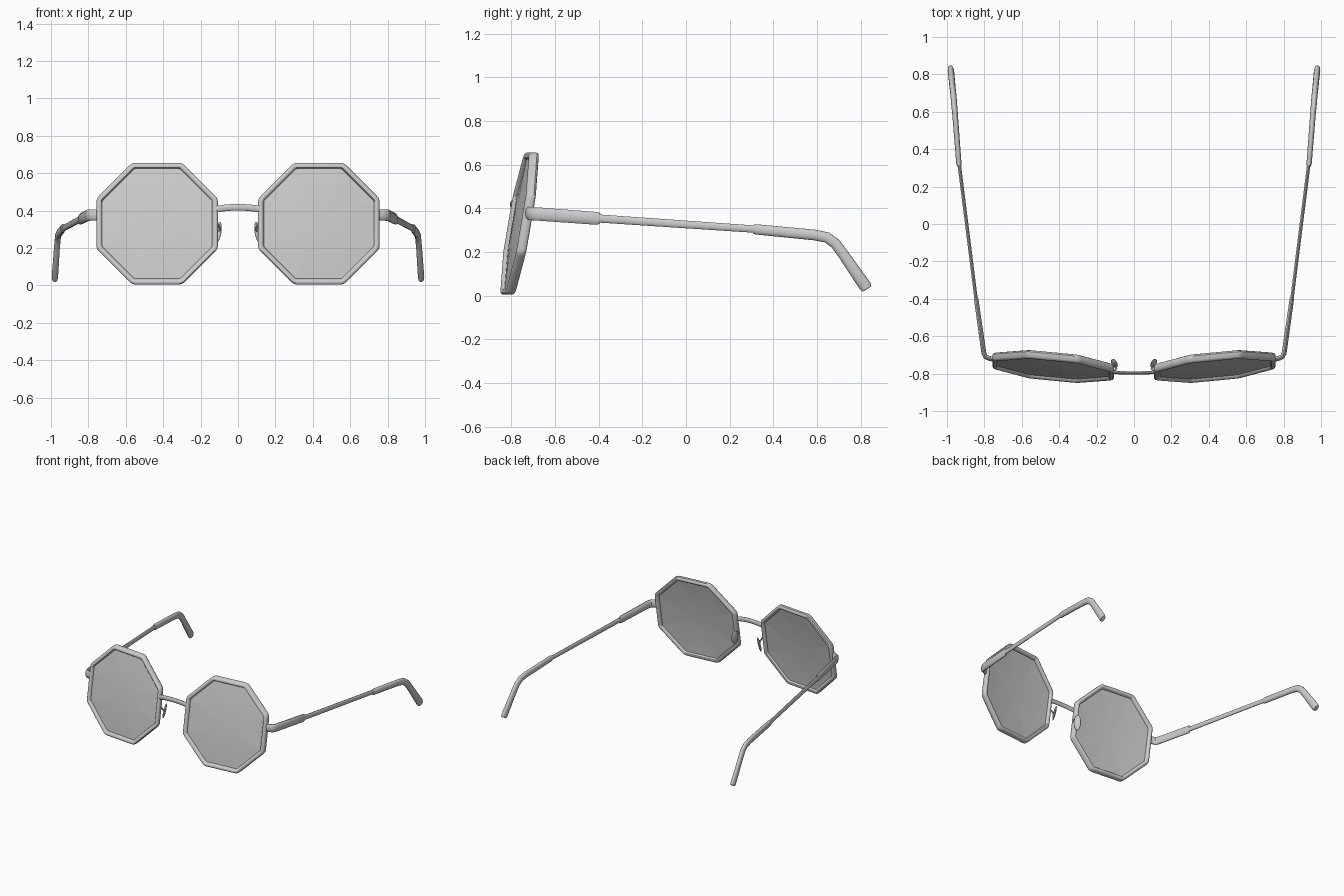
import bpy, bmesh, math
from mathutils import Vector

if "Cube" in bpy.data.objects:
    bpy.data.objects.remove(bpy.data.objects["Cube"], do_unlink=True)


def material(name, rgb, roughness):
    m = bpy.data.materials.new(name)
    m.use_nodes = True
    m.diffuse_color = (*rgb, 1)
    node = m.node_tree.nodes["Principled BSDF"]
    node.inputs["Base Color"].default_value = (*rgb, 1)
    node.inputs["Roughness"].default_value = roughness
    return m


GREY = material("light grey", (0.6, 0.6, 0.6), 0.5)


def finish(bm, name, angle=40):
    """Turn a bmesh into a smooth shaded object with outward normals."""
    bmesh.ops.recalc_face_normals(bm, faces=bm.faces)
    mesh = bpy.data.meshes.new(name)
    bm.to_mesh(mesh)
    bm.free()
    mesh.materials.append(GREY)
    ob = bpy.data.objects.new(name, mesh)
    bpy.context.collection.objects.link(ob)
    bpy.ops.object.select_all(action="DESELECT")
    ob.select_set(True)
    bpy.context.view_layer.objects.active = ob
    bpy.ops.object.shade_smooth_by_angle(angle=math.radians(angle))
    return ob


def bridge_rings(bm, a, b):
    for i in range(len(a)):
        j = (i + 1) % len(a)
        bm.faces.new((a[i], a[j], b[j], b[i]))


def sweep(name, path, side=1, sides=14):
    """Oval tube along (x, y, z, half width, half height) points."""
    bm = bmesh.new()
    pts = [Vector((side * p[0], p[1], p[2])) for p in path]
    rings = []
    for i, (p, row) in enumerate(zip(pts, path)):
        t = Vector()
        if i > 0:
            t += (p - pts[i - 1]).normalized()
        if i < len(pts) - 1:
            t += (pts[i + 1] - p).normalized()
        t.normalize()
        across = t.cross(Vector((0, 0, 1))).normalized()
        up = across.cross(t)
        ring = []
        for k in range(sides):
            a = math.tau * k / sides
            ring.append(bm.verts.new(p + across * row[3] * math.cos(a) + up * row[4] * math.sin(a)))
        rings.append(ring)
    for a, b in zip(rings, rings[1:]):
        bridge_rings(bm, a, b)
    bm.faces.new(rings[0])
    bm.faces.new(rings[-1])
    return finish(bm, name)


# Rounded octagon rim, leaning back and wrapped slightly round the face
APOTHEM, CORNER, STEPS = 0.325, 0.05, 5
CENTRE = (0.432, 0.33)


def place(side, u, v, depth):
    y = -0.762 + 0.095 * u + 0.17 * v + depth
    return Vector((side * (CENTRE[0] + u), y, CENTRE[1] + v))


def octagon(inset, scale=1.0):
    """Points of the rounded octagon, moved inward by inset."""
    reach = (APOTHEM - CORNER) / math.cos(math.pi / 8)
    out = []
    for k in range(8):
        mid = math.pi / 4 * (k + 0.5)
        for s in range(STEPS):
            a = mid + math.pi / 4 * (s / (STEPS - 1) - 0.5)
            r = CORNER - inset
            out.append((scale * (reach * math.cos(mid) + r * math.cos(a)),
                        scale * (reach * math.sin(mid) + r * math.sin(a))))
    return out


def rim(side, name):
    bm = bmesh.new()
    section = [(0.0, -0.012), (0.006, -0.02), (0.015, -0.023), (0.024, -0.02), (0.031, -0.01),
               (0.031, 0.01), (0.024, 0.02), (0.015, 0.023), (0.006, 0.02), (0.0, 0.012)]
    rings = [[bm.verts.new(place(side, u, v, d)) for u, v in octagon(inset)]
             for inset, d in section]
    for i, ring in enumerate(rings):
        bridge_rings(bm, ring, rings[(i + 1) % len(rings)])
    return finish(bm, name)


def lens(side, name):
    """Thin domed pane filling the rim."""
    bm = bmesh.new()
    bulge, edges = 0.014, []
    for depth in (-0.006, 0.004):
        last = None
        for q in (1.0, 0.8, 0.6, 0.4, 0.2):
            d = depth - bulge * (1 - q * q)
            ring = [bm.verts.new(place(side, u, v, d)) for u, v in octagon(0.026, q)]
            if last:
                bridge_rings(bm, last, ring)
            else:
                edges.append(ring)
            last = ring
        tip = bm.verts.new(place(side, 0, 0, depth - bulge))
        for i in range(len(last)):
            bm.faces.new((last[i], last[(i + 1) % len(last)], tip))
    bridge_rings(bm, *edges)
    return finish(bm, name)


def nose_pad(side, name):
    bm = bmesh.new()
    bmesh.ops.create_uvsphere(bm, u_segments=16, v_segments=10, radius=1)
    for v in bm.verts:
        x, y, z = v.co
        v.co = (side * (0.105 + 0.011 * x + 0.012 * y - 0.008 * z),
                -0.745 + 0.022 * y + 0.01 * z, 0.285 + 0.055 * z)
    return finish(bm, name, 60)


for side, word in ((1, "left"), (-1, "right")):
    rim(side, word + "_rim")
    lens(side, word + "_lens")
    nose_pad(side, word + "_nose_pad")
    # Bent wire carrying the nose pad
    sweep(word + "_pad_arm", [(0.125, -0.785, 0.34, 0.006, 0.006), (0.105, -0.785, 0.325, 0.006, 0.006),
                              (0.095, -0.772, 0.3, 0.006, 0.006), (0.105, -0.745, 0.285, 0.006, 0.006)], side, 8)
    # Hinge sleeve turning the corner into the temple
    sweep(word + "_hinge_sleeve", [(0.735, -0.728, 0.377, 0.013, 0.028), (0.775, -0.718, 0.377, 0.013, 0.03),
                                   (0.793, -0.71, 0.376, 0.013, 0.031), (0.803, -0.69, 0.375, 0.013, 0.031),
                                   (0.843, -0.405, 0.354, 0.012, 0.03), (0.844, -0.395, 0.353, 0.01, 0.025)], side)
    # Thin wire temple
    sweep(word + "_temple", [(0.842, -0.42, 0.355, 0.009, 0.019),
                             (0.936, 0.33, 0.304, 0.009, 0.017)], side)
    # Thicker ear tip, bent down behind the ear
    sweep(word + "_ear_tip", [(0.934, 0.31, 0.305, 0.012, 0.021), (0.936, 0.32, 0.304, 0.014, 0.024),
                              (0.957, 0.59, 0.278, 0.015, 0.025), (0.962, 0.645, 0.267, 0.016, 0.025),
                              (0.965, 0.685, 0.238, 0.016, 0.025), (0.969, 0.72, 0.19, 0.016, 0.025),
                              (0.979, 0.82, 0.045, 0.017, 0.029), (0.98, 0.829, 0.031, 0.014, 0.024)], side)

# Arched flat bridge between the rims
arch = []
for i in range(13):
    t = i / 6 - 1
    arch.append((0.125 * t, -0.797 + 0.006 * t * t, 0.418 - 0.012 * t * t, 0.009, 0.018))
sweep("bridge", arch)
